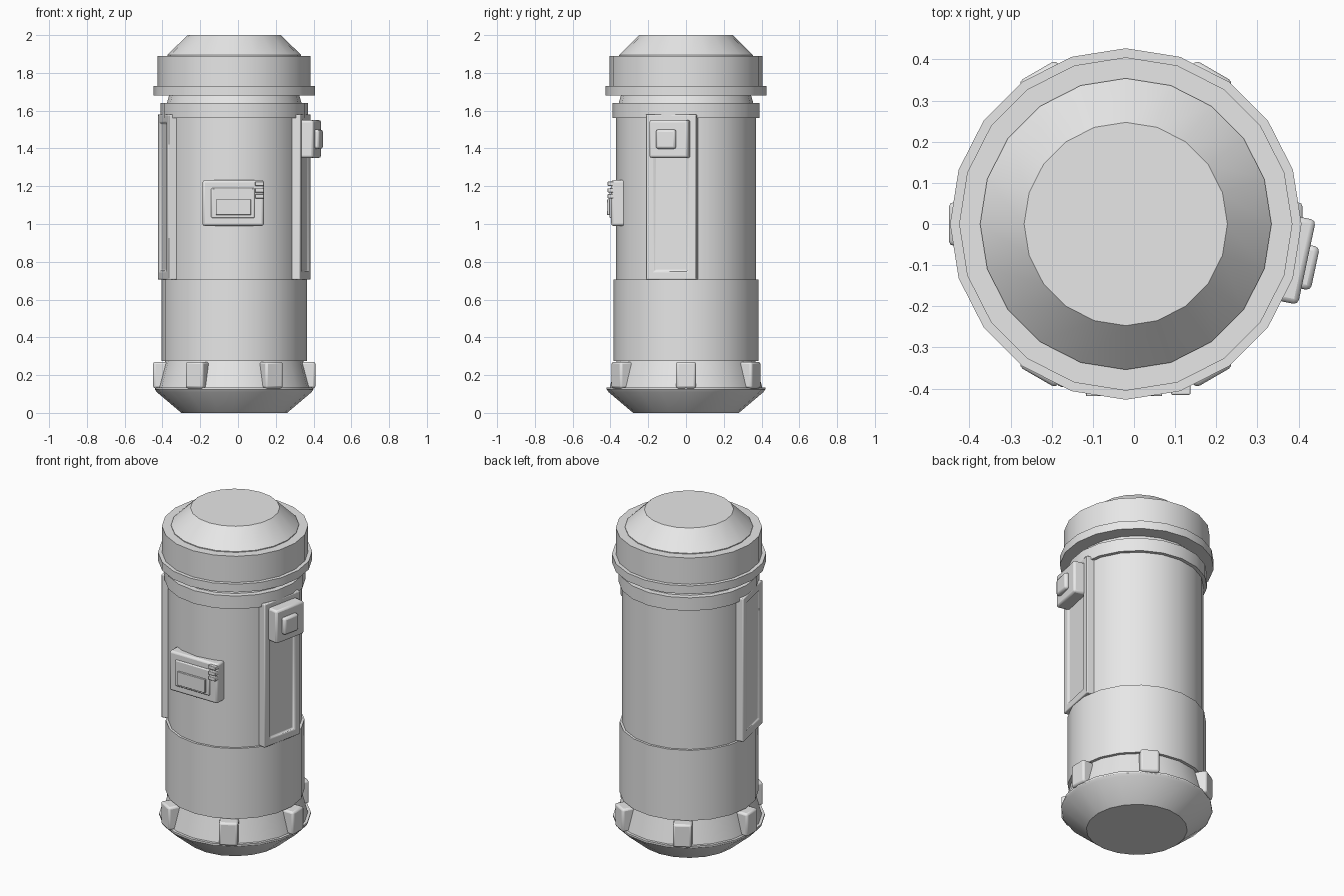
import bpy, bmesh, math
from mathutils import Matrix, Vector

if "Cube" in bpy.data.objects:
    bpy.data.objects.remove(bpy.data.objects["Cube"])

AXIS = Vector((-0.02, 0, 0))   # the canister axis sits slightly left of centre
SIDES = 20

metal = bpy.data.materials.new("light grey metal")
metal.diffuse_color = (0.8, 0.8, 0.8, 1)
metal.use_nodes = True
metal.node_tree.nodes["Principled BSDF"].inputs["Base Color"].default_value = metal.diffuse_color


def finish(bm, name, bevel=0):
    bmesh.ops.recalc_face_normals(bm, faces=bm.faces[:])
    mesh = bpy.data.meshes.new(name)
    bm.to_mesh(mesh)
    bm.free()
    mesh.materials.append(metal)
    ob = bpy.data.objects.new(name, mesh)
    bpy.context.collection.objects.link(ob)
    ob.location = AXIS
    bpy.ops.object.select_all(action='DESELECT')
    ob.select_set(True)
    bpy.context.view_layer.objects.active = ob
    bpy.ops.object.shade_smooth_by_angle(angle=math.radians(30))
    if bevel:
        mod = ob.modifiers.new("bevel", 'BEVEL')
        mod.width = bevel
        mod.segments = 2
        mod.limit_method = 'ANGLE'
    return ob


def lathe(name, profile):
    """Turn (radius, height) points into a capped solid."""
    bm = bmesh.new()
    rings = [[bm.verts.new((r * math.cos(i * math.tau / SIDES),
                            r * math.sin(i * math.tau / SIDES), z))
              for i in range(SIDES)] for r, z in profile]
    for a, b in zip(rings, rings[1:]):
        for i in range(SIDES):
            j = (i + 1) % SIDES
            bm.faces.new((a[i], a[j], b[j], b[i]))
    bm.faces.new(rings[0][::-1])
    bm.faces.new(rings[-1])
    return finish(bm, name)


def plate(name, angle, depth, across, height, bevel=0.0, recess=None):
    """Block facing outward at an angle; ranges are radial, sideways and z."""
    bm = bmesh.new()
    bmesh.ops.create_cube(bm, size=1)
    for v in bm.verts:
        v.co = Vector([rng[0] + (c + 0.5) * (rng[1] - rng[0])
                       for c, rng in zip(v.co, (depth, across, height))])
    if recess:
        margin, drop = recess
        bm.normal_update()
        face = max(bm.faces, key=lambda f: f.normal.x)
        bmesh.ops.inset_region(bm, faces=[face], thickness=margin)
        inner = bmesh.ops.inset_region(bm, faces=[face], thickness=0.006)
        for v in face.verts:
            v.co.x -= drop
    bm.transform(Matrix.Rotation(math.radians(angle), 4, 'Z'))
    return finish(bm, name, bevel)


# Turned parts, from the foot to the lid
lathe("base_bowl", [(0.28, 0), (0.41, 0.11), (0.42, 0.125), (0.42, 0.135), (0.40, 0.135)])
lathe("base_collar", [(0.405, 0.13), (0.365, 0.28)])
lathe("lower_body", [(0.384, 0.275), (0.384, 0.705)])
lathe("upper_body", [(0.37, 0.70), (0.37, 1.57)])
lathe("shoulder_ring", [(0.39, 1.56), (0.39, 1.64)])
lathe("neck", [(0.358, 1.635), (0.342, 1.69)])
lathe("lid_rim", [(0.427, 1.68), (0.427, 1.73)])
lathe("lid_band", [(0.405, 1.725), (0.405, 1.89)])
lathe("lid_dome", [(0.354, 1.88), (0.354, 1.895), (0.247, 2.0)])

# Six clamps around the base
for i in range(6):
    plate(f"base_clamp_{i + 1}", i * 60, (0.34, 0.43), (-0.053, 0.053), (0.13, 0.27), 0.012)

# Mirrored framed side panels
for side, angle in (("right", -12), ("left", 192)):
    plate(f"{side}_side_panel", angle, (0.31, 0.386), (-0.136, 0.136), (0.705, 1.58),
          0.006, recess=(0.062, 0.01))

# Switch box on the right panel
plate("switch_box", -12, (0.36, 0.45), (-0.105, 0.105), (1.35, 1.55), 0.012)
plate("switch_button", -12, (0.44, 0.473), (-0.065, 0.043), (1.398, 1.50), 0.012)

# Control box on the front
plate("control_box", -90, (0.32, 0.396), (-0.168, 0.157), (0.99, 1.232), 0.012)
plate("control_bezel", -90, (0.39, 0.406), (-0.122, 0.108), (1.032, 1.19), 0.006)
plate("control_screen", -90, (0.40, 0.418), (-0.097, 0.088), (1.048, 1.13), 0.002)
for i, z in enumerate((1.147, 1.178, 1.213)):
    plate(f"control_key_{i + 1}", -90, (0.38, 0.415), (0.11, 0.157), (z - 0.011, z + 0.011), 0.003)
